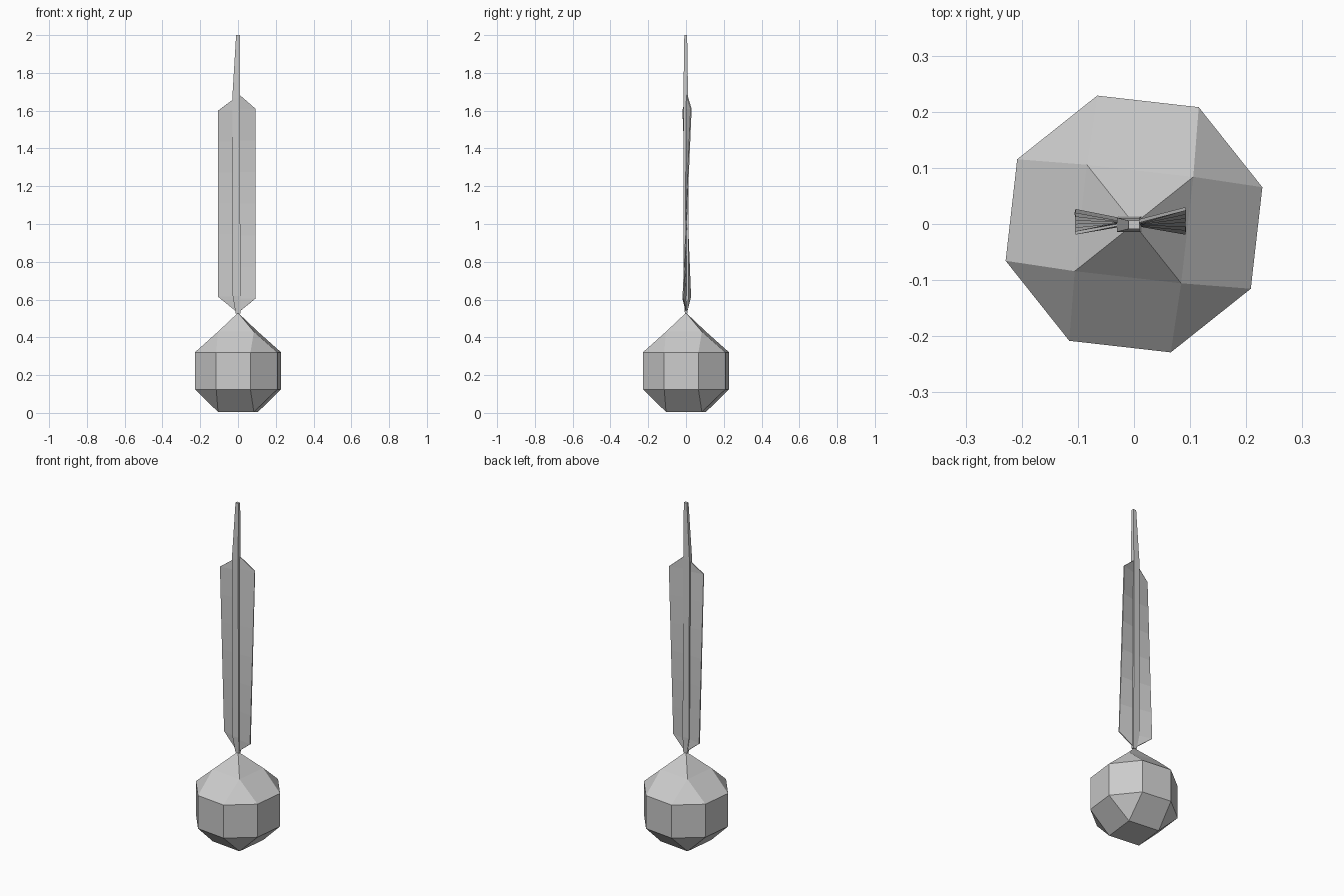
import bpy, bmesh, math

if "Cube" in bpy.data.objects:
    bpy.data.objects.remove(bpy.data.objects["Cube"])


def loft(name, rings, tip=None):
    """Skin rings of equal point count; the last ring closes to a tip or a cap."""
    bm = bmesh.new()
    vr = [[bm.verts.new(p) for p in r] for r in rings]
    n = len(vr[0])
    for a, b in zip(vr, vr[1:]):
        for i in range(n):
            j = (i + 1) % n
            bm.faces.new((a[i], a[j], b[j], b[i]))
    bm.faces.new(vr[0][::-1])
    if tip:
        t = bm.verts.new(tip)
        for i in range(n):
            bm.faces.new((vr[-1][i], vr[-1][(i + 1) % n], t))
    else:
        bm.faces.new(vr[-1])
    finish(name, bm)


def finish(name, bm):
    bmesh.ops.remove_doubles(bm, verts=bm.verts, dist=1e-5)
    bmesh.ops.recalc_face_normals(bm, faces=bm.faces)
    me = bpy.data.meshes.new(name)
    bm.to_mesh(me)
    bm.free()
    ob = bpy.data.objects.new(name, me)
    bpy.context.collection.objects.link(ob)
    return ob


# Faceted bulb: square, octagon, octagon, square, then a pointed cap
TURN = 38.5


def octagon(r, z, half):
    pts = []
    for k in range(4):
        for s in (-1, 1):
            a = math.radians(TURN + 90 * k + s * half)
            pts.append((r * math.cos(a), r * math.sin(a), z))
    return pts


loft("bulb", [octagon(0.135, 0.005, 0), octagon(0.238, 0.125, 22.5),
              octagon(0.238, 0.32, 22.5), octagon(0.135, 0.43, 0)], tip=(0, 0, 0.53))


# Thin central shaft running up into the spike
def rect(x0, x1, y0, y1, z):
    return [(x0, y0, z), (x1, y0, z), (x1, y1, z), (x0, y1, z)]


loft("shaft_and_spike", [rect(-0.012, 0.012, -0.006, 0.008, 0.525),
                         rect(-0.028, 0.013, -0.013, 0.013, 0.62),
                         rect(-0.03, 0.01, -0.014, 0.011, 1.67),
                         rect(-0.01, 0.01, -0.009, 0.006, 2.0)])


# Two slightly twisted flat vanes, one each side of the shaft
def vane(name, x_in, x_out, z_bot, z_top, z_tip, y_bot, y_top):
    bm = bmesh.new()
    prev = None
    steps = 6
    rows = [(0.53, 0.0, 0.0, 0.003)]
    for i in range(steps + 1):
        t = i / steps
        rows.append((z_bot + t * (z_top - z_bot), x_in, x_out, y_bot + t * (y_top - y_bot)))
    rows.append((z_tip, x_in, x_in, 0.003))
    for z, xi, xo, y in rows:
        cur = [bm.verts.new((xi, 0.0, z)), bm.verts.new((xo, y, z))]
        if prev:
            bm.faces.new((prev[0], prev[1], cur[1], cur[0]))
        prev = cur
    bmesh.ops.dissolve_degenerate(bm, edges=bm.edges, dist=1e-5)
    ob = finish(name, bm)
    mod = ob.modifiers.new("thickness", 'SOLIDIFY')
    mod.thickness = 0.006
    mod.offset = 0


vane("left_vane", -0.012, -0.105, 0.615, 1.60, 1.67, 0.024, -0.016)
vane("right_vane", 0.0, 0.092, 0.605, 1.61, 1.69, -0.016, 0.027)
